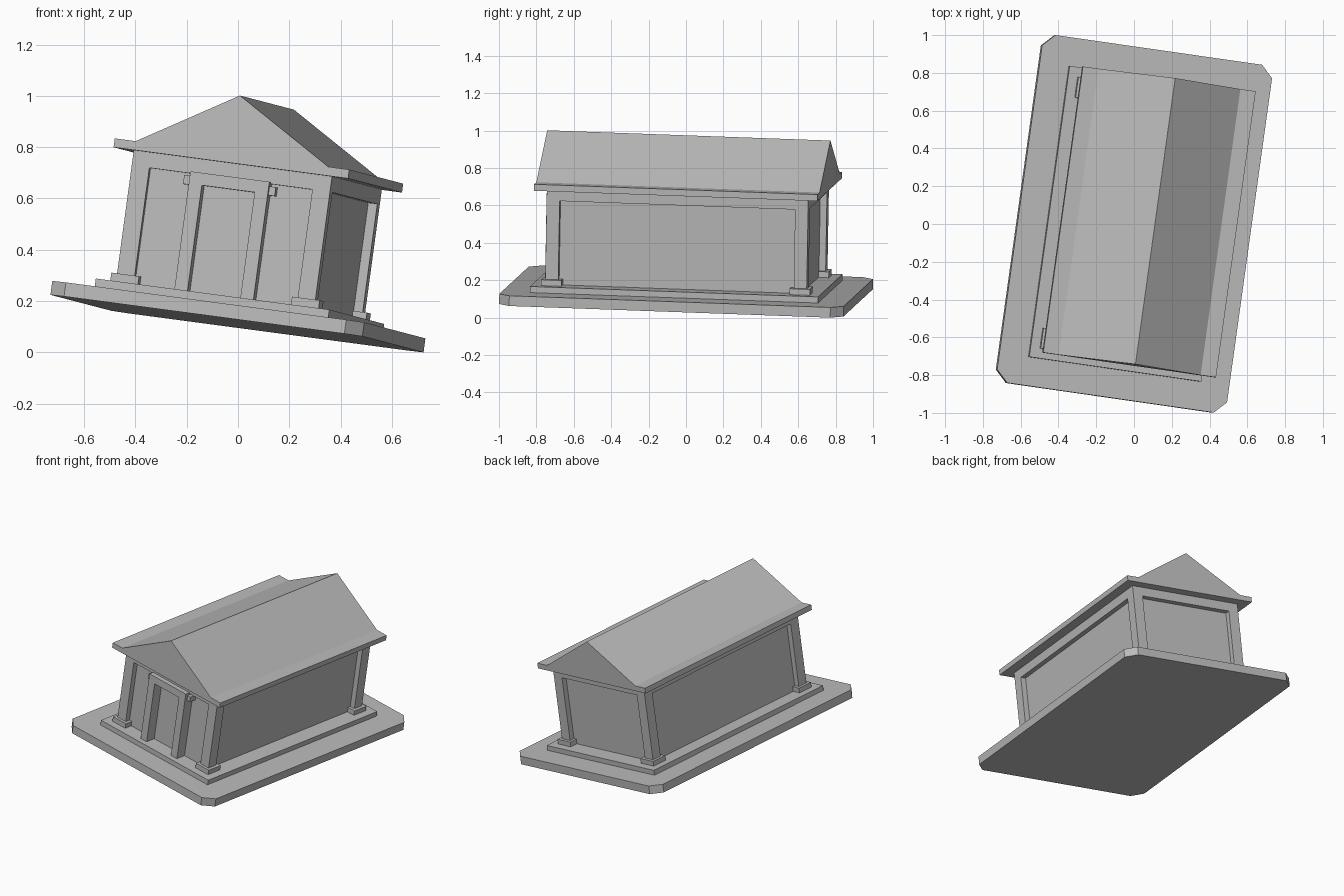
import bpy
import bmesh
from mathutils import Matrix, Vector

cube = bpy.data.objects.get("Cube")
if cube:
    bpy.data.objects.remove(cube, do_unlink=True)

# One plain stone colour
stone = bpy.data.materials.new("grey stone")
stone.use_nodes = True
GREY = (0.5, 0.5, 0.5, 1)
stone.diffuse_color = GREY
stone.node_tree.nodes["Principled BSDF"].inputs["Base Color"].default_value = GREY

# The whole building leans: across, along and up directions of its own frame
across = Vector((0.981, -0.141, -0.1305)).normalized()
along = Vector((0.138, 0.990, -0.036))
along = (along - across * along.dot(across)).normalized()
up = across.cross(along)
LEAN = Matrix((across, along, up)).transposed().to_4x4()
LEAN.translation = (-0.004, 0, 0.112)


def finish(name, bm):
    bmesh.ops.recalc_face_normals(bm, faces=bm.faces)
    mesh = bpy.data.meshes.new(name)
    bm.to_mesh(mesh)
    bm.free()
    mesh.materials.append(stone)
    obj = bpy.data.objects.new(name, mesh)
    bpy.context.collection.objects.link(obj)
    obj.matrix_world = LEAN
    return obj


def prism(name, outline, offset):
    """Extrude a closed flat outline along an offset."""
    bm = bmesh.new()
    face = bm.faces.new([bm.verts.new(p) for p in outline])
    ext = bmesh.ops.extrude_face_region(bm, geom=[face], use_keep_orig=True)
    moved = [v for v in ext["geom"] if isinstance(v, bmesh.types.BMVert)]
    bmesh.ops.translate(bm, verts=moved, vec=offset)
    return finish(name, bm)


def box(name, x, y, z):
    """Box from its low and high limit on each axis."""
    outline = [(x[0], y[0], z[0]), (x[1], y[0], z[0]),
               (x[1], y[1], z[0]), (x[0], y[1], z[0])]
    return prism(name, outline, (0, 0, z[1] - z[0]))


def centred(name, half_x, half_y, z):
    return box(name, (-half_x, half_x), (-half_y, half_y), z)


# Ground slab with clipped corners
W, L, C = 0.62, 0.93, 0.063
corners = [(W - C, -L), (W, C - L), (W, L - C), (W - C, L),
           (C - W, L), (-W, L - C), (-W, C - L), (C - W, -L)]
prism("ground_slab", [(x, y, 0) for x, y in corners], (0, 0, 0.055))

# Step, inset walls, lintel band and cornice
centred("step", 0.464, 0.778, (0.055, 0.088))
centred("walls", 0.358, 0.67, (0.088, 0.605))
centred("lintel", 0.394, 0.706, (0.545, 0.605))
centred("cornice", 0.466, 0.765, (0.605, 0.64))

# Gabled roof
prism("gable_roof", [(-0.383, -0.765, 0.64), (0.383, -0.765, 0.64), (0, -0.765, 0.87)],
      (0, 1.53, 0))

# Corner pillars on square plinths
for sx, side in ((-1, "right"), (1, "left")):
    for sy, end in ((-1, "front"), (1, "back")):
        for part, half, z in (("plinth", 0.055, (0.088, 0.12)),
                              ("pillar", 0.035, (0.12, 0.545))):
            cx, cy = sx * 0.359, sy * 0.671
            box(f"{end}_{side}_{part}", (cx - half, cx + half),
                (cy - half, cy + half), z)

# Projecting door surround, with a ledge running behind it
arch = [(-0.157, 0.088), (-0.157, 0.552), (0.157, 0.552), (0.157, 0.088),
        (0.105, 0.088), (0.105, 0.504), (-0.105, 0.504), (-0.105, 0.088)]
prism("door_surround", [(x, -0.74, z) for x, z in arch], (0, 0.09, 0))
for s, side in ((-1, "right"), (1, "left")):
    box(f"door_ledge_{side}", sorted((s * 0.15, s * 0.182)), (-0.72, -0.66), (0.5, 0.535))
